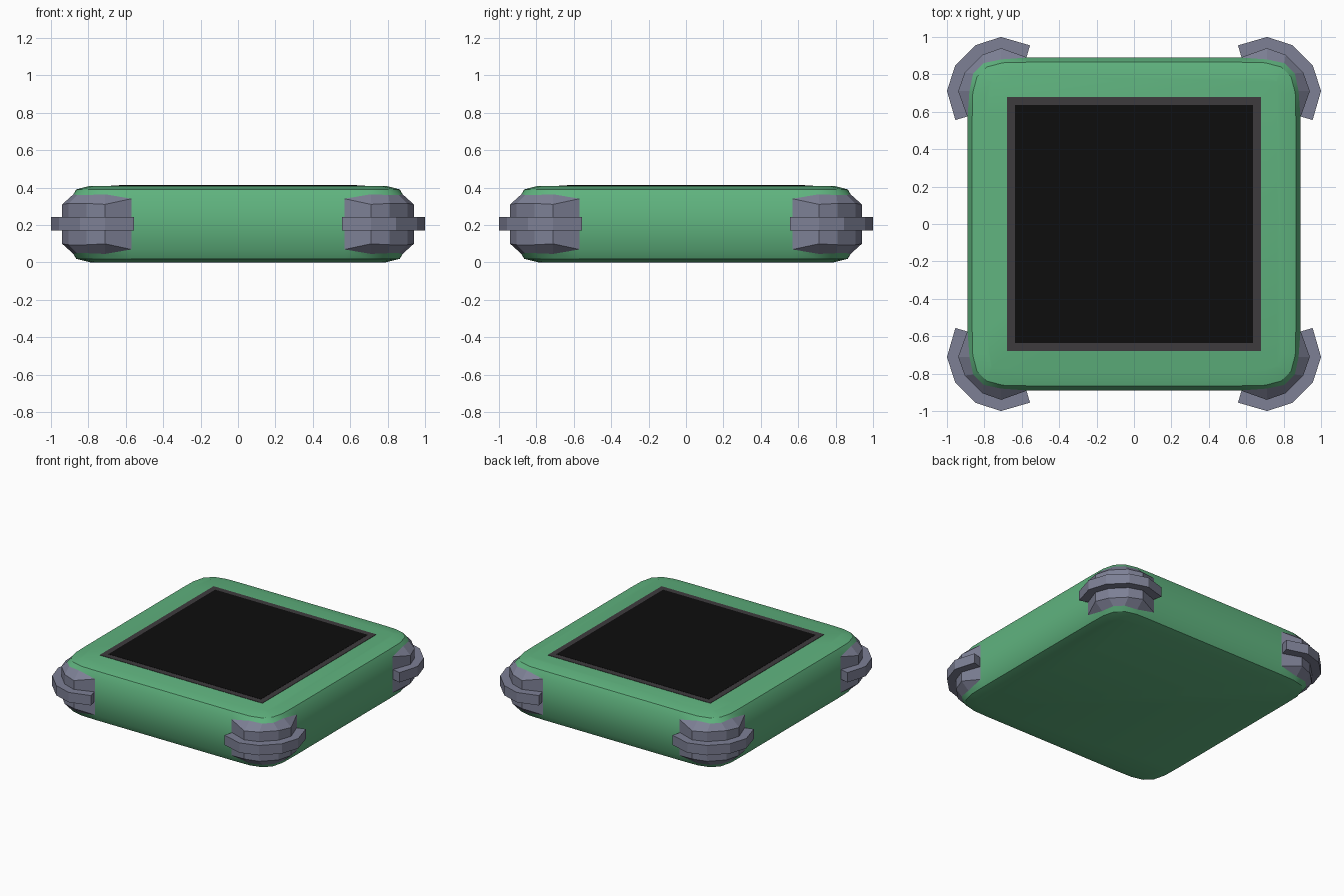
import bpy, bmesh, math

if "Cube" in bpy.data.objects:
    bpy.data.objects.remove(bpy.data.objects["Cube"])

H = 0.412          # total height
MID = H / 2


def material(name, rgb):
    m = bpy.data.materials.new(name)
    m.diffuse_color = (*rgb, 1)
    m.use_nodes = True
    m.node_tree.nodes["Principled BSDF"].inputs["Base Color"].default_value = m.diffuse_color
    return m


green = material("green_shell", (0.115, 0.45, 0.21))
grey = material("grey_rubber", (0.205, 0.215, 0.30))
dark = material("dark_frame", (0.048, 0.043, 0.048))
black = material("black_screen", (0.004, 0.004, 0.004))


def make_object(name, bm, mats):
    bmesh.ops.recalc_face_normals(bm, faces=bm.faces[:])
    me = bpy.data.meshes.new(name)
    bm.to_mesh(me)
    bm.free()
    ob = bpy.data.objects.new(name, me)
    bpy.context.collection.objects.link(ob)
    for m in mats:
        me.materials.append(m)
    return ob


def corner(pts):
    """Mirror half a corner across its diagonal."""
    return pts + [(p[1], p[0], *p[2:]) for p in reversed(pts)]


def turned(p, k):
    c, s = round(math.cos(k * math.pi / 2)), round(math.sin(k * math.pi / 2))
    return (p[0] * c - p[1] * s, p[0] * s + p[1] * c, *p[2:])


# Shell: stacked rings, swelling at the corners into flush rubber pads
upper = [
    [(0.57, 0.79, 0.409), (0.69, 0.79, 0.409), (0.76, 0.765, 0.409)],
    [(0.57, 0.865, 0.39), (0.70, 0.862, 0.39), (0.787, 0.840, 0.39)],
    [(0.57, 0.89, 0.34), (0.71, 0.88, 0.364), (0.805, 0.860, 0.36)],
    [(0.57, 0.89, 0.34), (0.71, 0.94, 0.31), (0.81, 0.905, 0.315)],
]
levels = upper + [[(x, y, H - 0.003 - z) for x, y, z in r] for r in reversed(upper)]
bm = bmesh.new()
rings = []
for lv in levels:
    rings.append([bm.verts.new(turned(p, k)) for k in range(4) for p in reversed(corner(lv))])
n = len(rings[0])
for i in range(len(rings) - 1):
    for j in range(n):
        a, b = rings[i], rings[i + 1]
        f = bm.faces.new((a[j], a[(j + 1) % n], b[(j + 1) % n], b[j]))
        f.smooth = True
        if i in (2, 3, 4) and j % 6 != 5:
            f.material_index = 1
bm.faces.new(rings[0])
bm.faces.new(rings[-1])
bmesh.ops.remove_doubles(bm, verts=bm.verts[:], dist=0.0005)
shell = make_object("shell", bm, [green, grey])
bpy.context.view_layer.objects.active = shell
shell.select_set(True)
bpy.ops.object.shade_smooth_by_angle(angle=math.radians(30))
for f in shell.data.polygons:
    if f.material_index == 1:
        f.use_smooth = False
shell.select_set(False)

# Raised bumper ribs wrapping each corner
outer = corner([(0.556, 0.955), (0.711, 1.0), (0.845, 0.957)])
inner = corner([(0.576, 0.886), (0.71, 0.925), (0.80, 0.89)])
for k, name in enumerate(("back_right", "back_left", "front_left", "front_right")):
    bm = bmesh.new()
    faces = []
    o = [bm.verts.new(turned((*p, MID - 0.037), k)) for p in outer]
    q = [bm.verts.new(turned((*p, MID - 0.037), k)) for p in inner]
    for i in range(len(o) - 1):
        faces.append(bm.faces.new((o[i], o[i + 1], q[i + 1], q[i])))
    top = bmesh.ops.extrude_face_region(bm, geom=faces, use_keep_orig=True)
    moved = [g for g in top["geom"] if isinstance(g, bmesh.types.BMVert)]
    bmesh.ops.translate(bm, verts=moved, vec=(0, 0, 0.074))
    make_object("bumper_rib_" + name, bm, [grey])


# Screen border and screen panel
def plate(name, half, z0, z1, mat):
    bm = bmesh.new()
    bmesh.ops.create_cube(bm, size=1)
    for v in bm.verts:
        v.co = (v.co.x * 2 * half, v.co.y * 2 * half, z1 if v.co.z > 0 else z0)
    make_object(name, bm, [mat])


plate("screen_frame", 0.678, 0.40, 0.4115, dark)
plate("screen", 0.635, 0.405, 0.413, black)
